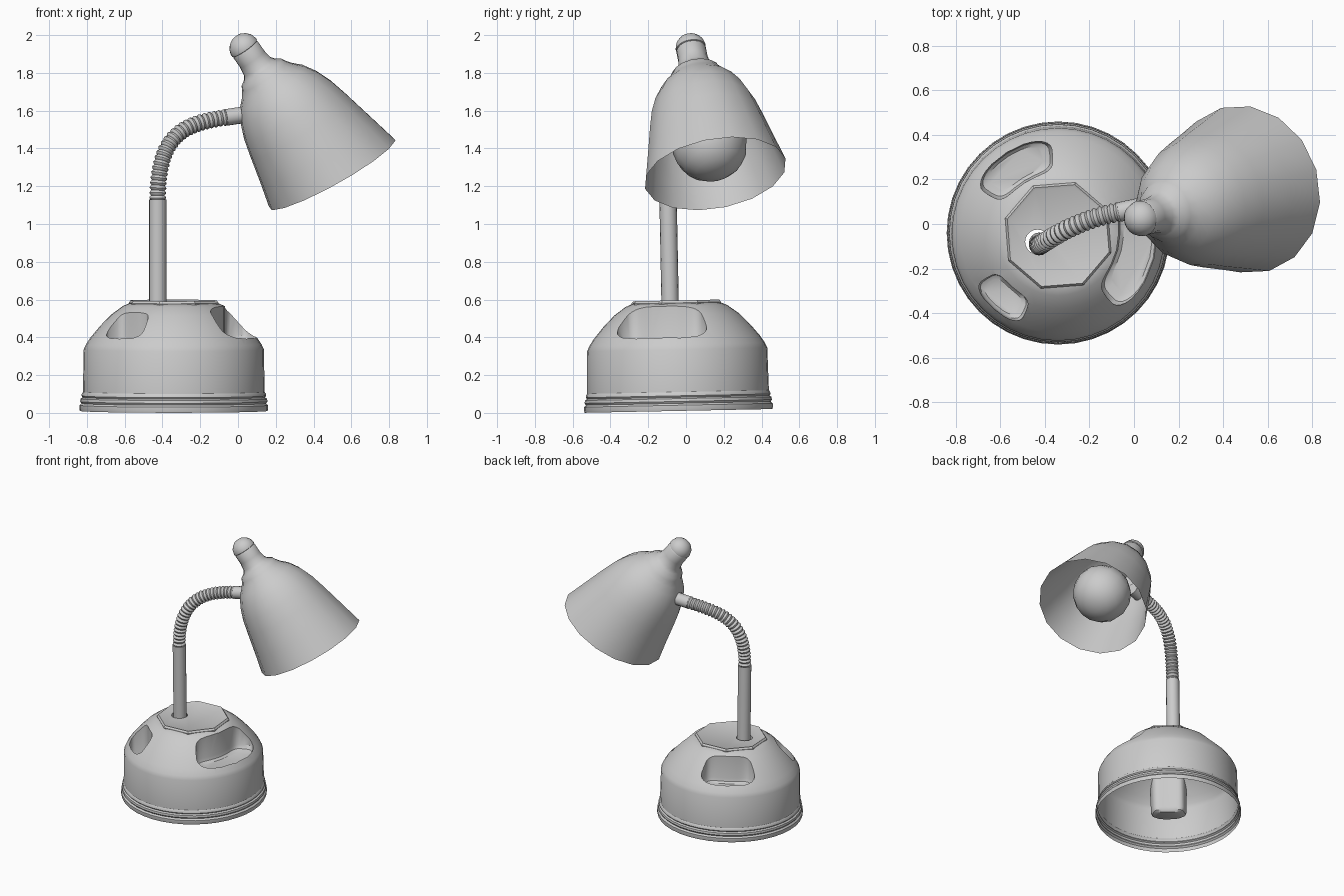
import bpy, bmesh, math
from mathutils import Matrix, Vector
from mathutils.geometry import interpolate_bezier

if "Cube" in bpy.data.objects:
    bpy.data.objects.remove(bpy.data.objects["Cube"])


def make_object(name, bm, matrix=Matrix()):
    bmesh.ops.remove_doubles(bm, verts=bm.verts, dist=1e-5)
    bmesh.ops.recalc_face_normals(bm, faces=bm.faces)
    bm.transform(matrix)
    me = bpy.data.meshes.new(name)
    bm.to_mesh(me)
    bm.free()
    ob = bpy.data.objects.new(name, me)
    bpy.context.collection.objects.link(ob)
    return ob


def skin(bm, rings, cap_start=False, cap_end=False):
    vs = [[bm.verts.new(p) for p in ring] for ring in rings]
    n = len(vs[0])
    for a, b in zip(vs, vs[1:]):
        for i in range(n):
            bm.faces.new((a[i], a[(i + 1) % n], b[(i + 1) % n], b[i]))
    if cap_start:
        bm.faces.new(vs[0])
    if cap_end:
        bm.faces.new(vs[-1])


def circle(r, z, n, phase=0):
    return [Vector((r * math.cos(phase + math.tau * i / n),
                    r * math.sin(phase + math.tau * i / n), z)) for i in range(n)]


def lathe(name, profile, n, matrix=Matrix(), phase=0, caps=(False, False)):
    bm = bmesh.new()
    skin(bm, [circle(r, z, n, phase) for r, z in profile], *caps)
    return make_object(name, bm, matrix)


def sweep(name, points, radii, n=14):
    bm = bmesh.new()
    rings = []
    last = None
    for i, p in enumerate(points):
        t = (points[min(i + 1, len(points) - 1)] - points[max(i - 1, 0)]).normalized()
        q = t.to_track_quat('Z', 'Y') if last is None else last.rotation_difference(t) @ q
        last = t
        rings.append([p + q @ v for v in circle(radii[i], 0, n)])
    skin(bm, rings, True, True)
    return make_object(name, bm)


def pocket_cutter(name, a0, a1, r0, r1, floor, matrix):
    # Curved rounded-corner slot, with a rounded floor
    def ring(scale, z, n=32):
        out = []
        for i in range(n):
            c, s = math.cos(math.tau * i / n), math.sin(math.tau * i / n)
            u = math.copysign(abs(c) ** 0.55, c) * scale
            v = math.copysign(abs(s) ** 0.55, s) * scale
            a = math.radians((a0 + a1) / 2 + u * (a1 - a0) / 2)
            r = (r0 + r1) / 2 + v * (r1 - r0) / 2
            out.append(Vector((r * math.cos(a), r * math.sin(a), z)))
        return out
    bm = bmesh.new()
    skin(bm, [ring(0.75, floor), ring(0.93, floor + 0.012),
              ring(1, floor + 0.035), ring(1, 0.8)], True, True)
    ob = make_object(name, bm, matrix)
    ob.hide_render = True
    return ob


def cut(ob, cutter):
    m = ob.modifiers.new("cut", 'BOOLEAN')
    m.operation, m.solver, m.object = 'DIFFERENCE', 'EXACT', cutter


def bake(ob):
    dg = bpy.context.evaluated_depsgraph_get()
    me = bpy.data.meshes.new_from_object(ob.evaluated_get(dg))
    ob.modifiers.clear()
    ob.data = me


# Base: hollow dome with three organiser pockets, leaning very slightly
base_m = Matrix.Translation((-0.34, -0.04, 0.0105)) @ Matrix.Rotation(math.radians(1.15), 4, 'X')
base = lathe("base", [(.497, 0), (.5, .01), (.5, .03), (.489, .04), (.496, .05), (.494, .065),
                      (.483, .072), (.489, .08), (.487, .092), (.481, .1), (.477, .325),
                      (.465, .352), (.44, .39), (.39, .45), (.33, .511), (.27, .555),
                      (.235, .57), (.2, .572)], 40, base_m, caps=(True, True))
cutters = [pocket_cutter("back_pocket_cutter", 94, 150, .28, .435, .35, base_m),
           pocket_cutter("pen_pocket_cutter", 211, 247, .31, .44, .22, base_m),
           pocket_cutter("right_pocket_cutter", -52, 24, .27, .445, .36, base_m)]
for c in cutters:
    cut(base, c)
bake(base)
# Open the underside and the top hidden beneath the plate
bm = bmesh.new()
bm.from_mesh(base.data)
inv = base_m.inverted()
ends = [f for f in bm.faces
        if all(abs((inv @ v.co).z) < 1e-3 or abs((inv @ v.co).z - .572) < 1e-3 for v in f.verts)]
bmesh.ops.delete(bm, geom=ends, context='FACES')
bm.to_mesh(base.data)
bm.free()

# Octagonal top plate with a hole for the pole
plate = lathe("top_plate", [(.246, .55), (.25, .572), (.24, .585), (.228, .58)], 8, base_m,
              math.radians(27), (True, True))
hole = lathe("hole_cutter", [(.055, .4), (.055, .8)], 20,
             Matrix.Translation((-.433, -.08, 0)), caps=(True, True))
hole.hide_render = True
cut(plate, hole)
bake(plate)
for c in cutters + [hole]:
    bpy.data.objects.remove(c)

# Pole
sweep("pole", [Vector((-.425, -.084, .57)), Vector((-.425, -.095, 1.13))], [.046, .046], 16)

# Ribbed flexible neck, resampled evenly along a curve
raw = interpolate_bezier(Vector((-.425, -.095, 1.125)), Vector((-.425, -.105, 1.48)),
                         Vector((-.29, .015, 1.53)), Vector((-.06, .055, 1.565)), 400)
dist = [0]
for a, b in zip(raw, raw[1:]):
    dist.append(dist[-1] + (b - a).length)
ribs, per_rib = 26, 4
path, j = [], 0
for i in range(ribs * per_rib + 1):
    while j < len(raw) - 1 and dist[j] < dist[-1] * i / (ribs * per_rib):
        j += 1
    path.append(raw[j])
sweep("flexible_neck", path, [(.035, .042, .045, .042)[i % per_rib] for i in range(len(path))])

# Neck end fitting passing through the shade wall
sweep("neck_fitting", [Vector((-.065, .054, 1.564)), Vector((.03, .074, 1.578)),
                       Vector((.09, .087, 1.587))], [.044, .044, .044], 16)

# Tilted head: cap, shade, socket and bulb share one axis
axis = Vector((.566, .158, -.81)).normalized()
tip = Vector((-.01, .013, 1.995))
head_m = Matrix.Translation(tip) @ axis.to_track_quat('Z', 'Y').to_matrix().to_4x4()
lathe("shade_cap", [(0, 0), (.03, .005), (.054, .02), (.072, .042), (.08, .068), (.08, .08),
                    (.075, .083)], 20, head_m)
shade = lathe("shade", [(.075, .083), (.079, .09), (.079, .15), (.087, .2), (.103, .222),
                        (.13, .24), (.141, .262), (.165, .295), (.205, .335), (.248, .405),
                        (.282, .49), (.308, .59), (.345, .75), (.381, .9)], 16, head_m)
# The rim is cut slightly oblique
side = Vector((.82, 0, .573))
for v in shade.data.vertices:
    d = v.co - tip
    t = d.dot(axis)
    v.co += axis * .1 * (d - axis * t).dot(side) * (t / .9) ** 3
lathe("bulb_socket", [(.07, .2), (.07, .46)], 16, head_m, caps=(True, True))
lathe("bulb", [(.055, .44), (.075, .5), (.125, .555), (.17, .61), (.195, .665), (.2, .715),
               (.187, .78), (.152, .84), (.1, .88), (.05, .897), (0, .902)], 16, head_m)

# Smooth shading with sharp edges kept
bpy.ops.object.select_all(action='DESELECT')
for ob in bpy.context.scene.objects:
    ob.select_set(True)
    bpy.context.view_layer.objects.active = ob
bpy.ops.object.shade_smooth_by_angle(angle=math.radians(35))
